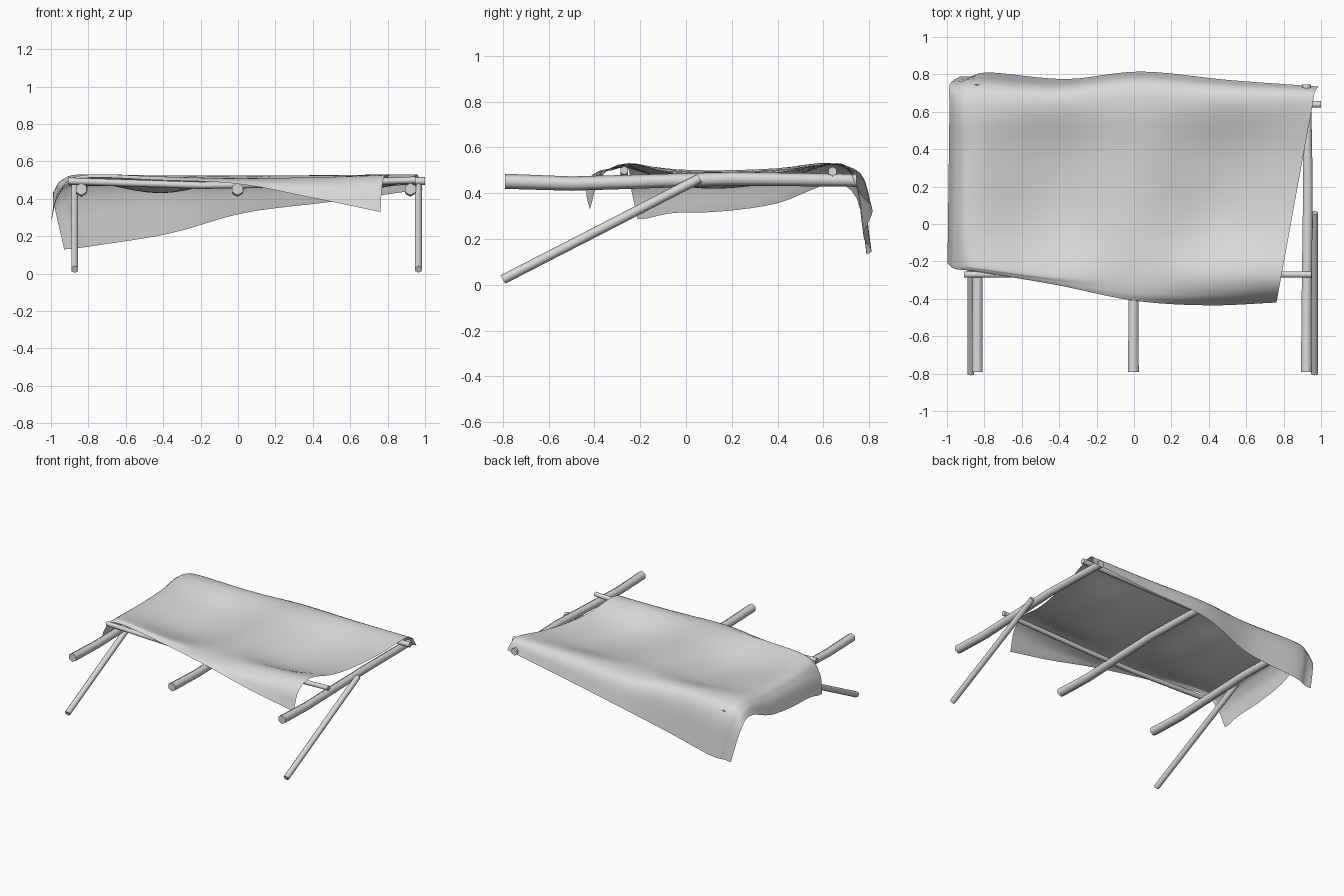
import bpy, bmesh, math
from mathutils import Vector

cube = bpy.data.objects.get("Cube")
if cube:
    bpy.data.objects.remove(cube, do_unlink=True)

grey = bpy.data.materials.new("light_grey")
grey.use_nodes = True
colour = (0.7, 0.7, 0.7, 1)
grey.diffuse_color = colour
grey.node_tree.nodes["Principled BSDF"].inputs["Base Color"].default_value = colour


def finish(name, bm, angle):
    mesh = bpy.data.meshes.new(name)
    bm.to_mesh(mesh)
    bm.free()
    obj = bpy.data.objects.new(name, mesh)
    bpy.context.collection.objects.link(obj)
    mesh.materials.append(grey)
    bpy.ops.object.select_all(action="DESELECT")
    obj.select_set(True)
    bpy.context.view_layer.objects.active = obj
    bpy.ops.object.shade_smooth_by_angle(angle=math.radians(angle))
    return obj


def pole(name, path, start_radius, end_radius, sides=6):
    """Tapered rod that follows a gently bent path."""
    path = [Vector(p) for p in path]
    turn = (path[-1] - path[0]).to_track_quat("Z", "Y")
    bm = bmesh.new()
    rings = []
    for i, centre in enumerate(path):
        r = start_radius + (end_radius - start_radius) * i / (len(path) - 1)
        angles = [math.tau * (k + 0.5) / sides for k in range(sides)]
        rings.append([bm.verts.new(centre + turn @ Vector((r * math.cos(a), r * math.sin(a), 0)))
                      for a in angles])
    for low, high in zip(rings, rings[1:]):
        for k in range(sides):
            n = (k + 1) % sides
            bm.faces.new((low[k], low[n], high[n], high[k]))
    bm.faces.new(rings[0][::-1])
    bm.faces.new(rings[-1])
    finish(name, bm, 70)


# Long beams running front to back
for name, x in (("right_beam", -0.838), ("middle_beam", -0.003), ("left_beam", 0.922)):
    pole(name, [(x, -0.79, 0.452), (x, -0.5, 0.442), (x + 0.008, 0.2, 0.463), (x, 0.745, 0.456)],
         0.033, 0.028)

# Cross bars lying on the beams
pole("front_bar", [(-0.91, -0.27, 0.495), (-0.2, -0.27, 0.472), (0.2, -0.27, 0.478),
                   (0.95, -0.27, 0.5)], 0.019, 0.019)
pole("back_bar", [(-0.9, 0.64, 0.49), (0, 0.64, 0.485), (1, 0.64, 0.495)], 0.021, 0.021)

# Slanted props
for name, x in (("right_prop", -0.873), ("left_prop", 0.965)):
    pole(name, [(x, -0.8, 0.023), (x, 0.06, 0.465)], 0.021, 0.021)


def resample(points, steps):
    """Smooth curve through all the points."""
    pts = [2 * points[0] - points[1], *points, 2 * points[-1] - points[-2]]
    out = []
    for i in range(1, len(pts) - 2):
        a, b, c, d = pts[i - 1:i + 3]
        for s in range(steps):
            t = s / steps
            out.append(b + 0.5 * t * (c - a + t * (2 * a - 5 * b + 4 * c - d
                                                   + t * (3 * (b - c) + d - a))))
    return out + [points[-1]]


def cloth_strip(front_x, back_x, front_y, front_z, front_crest, sag, back_crest, back_y, back_z):
    """One strip of cloth: front hem, over both bars with a sag between, back hem."""
    def at(y, z):
        t = min((y + 0.43) / 1.18, 1)
        return Vector((front_x + (back_x - front_x) * t, y, z))

    crest_y = max(-0.26, front_y + 0.04)
    fold_y = crest_y + (front_y - crest_y) * 0.7
    fold_z = front_crest + (front_z - front_crest) * 0.3
    drop = back_crest - back_z
    hem = at(back_y, back_z) + Vector((drop * 0.18, 0, 0))
    return [at(front_y, front_z), at(fold_y, fold_z), at(crest_y, front_crest),
            at(-0.05, sag + (front_crest - sag) * 0.2), at(0.15, sag),
            at(0.4, sag + (back_crest - sag) * 0.3), at(0.63, back_crest),
            at(0.63 + (back_y - 0.63) * 0.72, back_crest - drop * 0.2), hem]


# Draped cloth, from the hanging right edge to the left edge
strips = [cloth_strip(*s) for s in (
    (-1.0, -0.985, -0.21, 0.285, 0.29, 0.32, 0.44, 0.79, 0.13),
    (-0.96, -0.94, -0.24, 0.42, 0.43, 0.45, 0.5, 0.79, 0.135),
    (-0.84, -0.83, -0.255, 0.51, 0.525, 0.5, 0.53, 0.81, 0.15),
    (-0.42, -0.42, -0.325, 0.5, 0.515, 0.43, 0.525, 0.775, 0.215),
    (0, 0, -0.41, 0.48, 0.51, 0.492, 0.525, 0.815, 0.325),
    (0.4, 0.48, -0.435, 0.405, 0.515, 0.42, 0.525, 0.77, 0.385),
    (0.76, 0.975, -0.42, 0.33, 0.53, 0.475, 0.53, 0.735, 0.45),
)]
columns = [resample(s, 4) for s in strips]
rows = [resample(list(r), 6) for r in zip(*columns)]
bm = bmesh.new()
grid = [[bm.verts.new(p) for p in row] for row in rows]
for low, high in zip(grid, grid[1:]):
    for k in range(len(low) - 1):
        bm.faces.new((low[k], low[k + 1], high[k + 1], high[k]))
finish("cloth", bm, 60)
